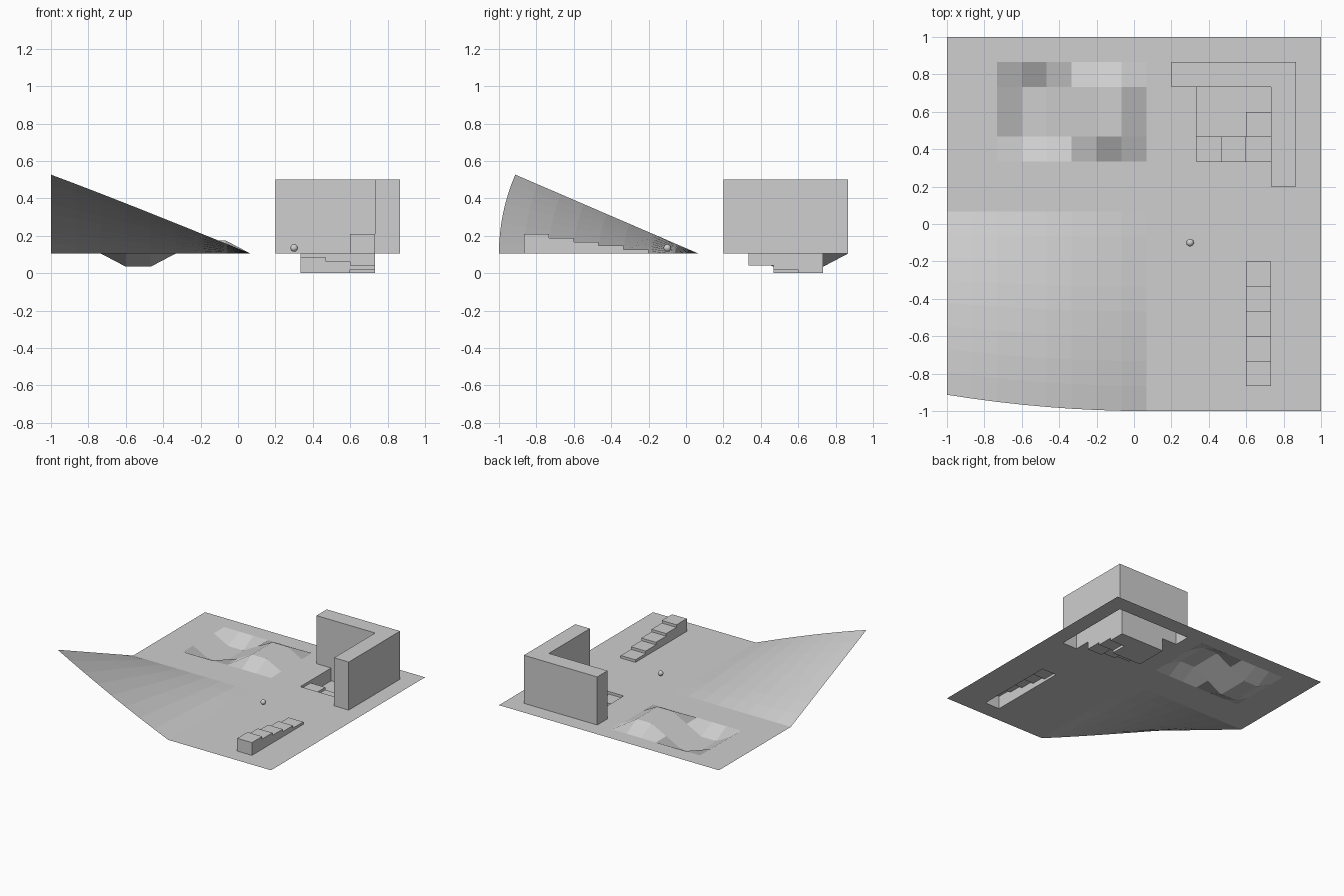
import bpy, bmesh, math

if "Cube" in bpy.data.objects:
    bpy.data.objects.remove(bpy.data.objects["Cube"])

N = 15                 # cells per side
C = 2.0 / N            # cell size
BASE = 0.105           # ground level
STEP = BASE / 5        # one stair riser

grey = bpy.data.materials.new("light grey")
grey.diffuse_color = (0.62, 0.62, 0.62, 1)
grey.use_nodes = True
grey.node_tree.nodes["Principled BSDF"].inputs["Base Color"].default_value = grey.diffuse_color

# Which part each cell belongs to, and its level
part = {(i, j): "ground" for i in range(N) for j in range(N)}
level = {c: BASE for c in part}


def assign(name, cells, z=BASE):
    for c in cells:
        part[c] = name
        level[c] = z


def block(i0, i1, j0, j1):
    return [(i, j) for i in range(i0, i1) for j in range(j0, j1)]


assign("banked_slope", block(0, 8, 0, 8))
assign("wavy_hills", block(2, 8, 10, 14))
assign("corner_wall", block(9, 14, 13, 14) + block(13, 14, 9, 14), 0.5)
assign("square_pit", block(10, 13, 10, 13), 0.0)
for k, c in enumerate([(10, 10), (11, 10), (12, 10), (12, 11)]):
    assign("pit_steps", [c], BASE - STEP * (k + 1))
for k in range(5):
    assign("stairs", [(12, 5 - k)], BASE + STEP * (k + 1))


def point(i, j, z):
    """Grid corner, bent for the banked slope and the hills."""
    x, y = -1 + i * C, -1 + j * C
    if i < 8 and j < 8:                       # turn about the hinge line, more to the left
        a = math.radians(23.3) * (8 - i) / 8
        r = (8 - j) * C
        y, z = -1 + 8 * C - r * math.cos(a), z + r * math.sin(a)
    elif 2 < i < 8 and 10 < j < 14:           # valley on the left, hill on the right
        z -= 0.081 * math.sin((i - 2) * math.pi / 3)
    return (x, y, z)


meshes = {name: bmesh.new() for name in sorted(set(part.values()))}


def quad(name, pts):
    bm = meshes[name]
    bm.faces.new([bm.verts.new(p) for p in pts])


def riser(a, b, p, q):
    """Upright face between two neighbouring cells of unequal level."""
    za, zb = level[a], level[b]
    if abs(za - zb) > 1e-6:
        owner = a if part[b] == "ground" or abs(za - BASE) > abs(zb - BASE) else b
        quad(part[owner], [point(*p, za), point(*p, zb), point(*q, zb), point(*q, za)])


for (i, j), name in part.items():
    z = level[i, j]
    quad(name, [point(i, j, z), point(i + 1, j, z), point(i + 1, j + 1, z), point(i, j + 1, z)])
    if i + 1 < N:
        riser((i, j), (i + 1, j), (i + 1, j), (i + 1, j + 1))
    if j + 1 < N:
        riser((i, j), (i, j + 1), (i + 1, j + 1), (i, j + 1))

for name, bm in meshes.items():
    bmesh.ops.remove_doubles(bm, verts=bm.verts[:], dist=1e-5)
    me = bpy.data.meshes.new(name)
    bm.to_mesh(me)
    bm.free()
    me.materials.append(grey)
    bpy.context.collection.objects.link(bpy.data.objects.new(name, me))

# Small ball resting on the ground
bpy.ops.mesh.primitive_uv_sphere_add(segments=24, ring_count=12, radius=0.02,
                                     location=(0.3, -0.1, 0.135))
ball = bpy.context.object
ball.name = "ball"
ball.data.materials.append(grey)
bpy.ops.object.shade_smooth()
